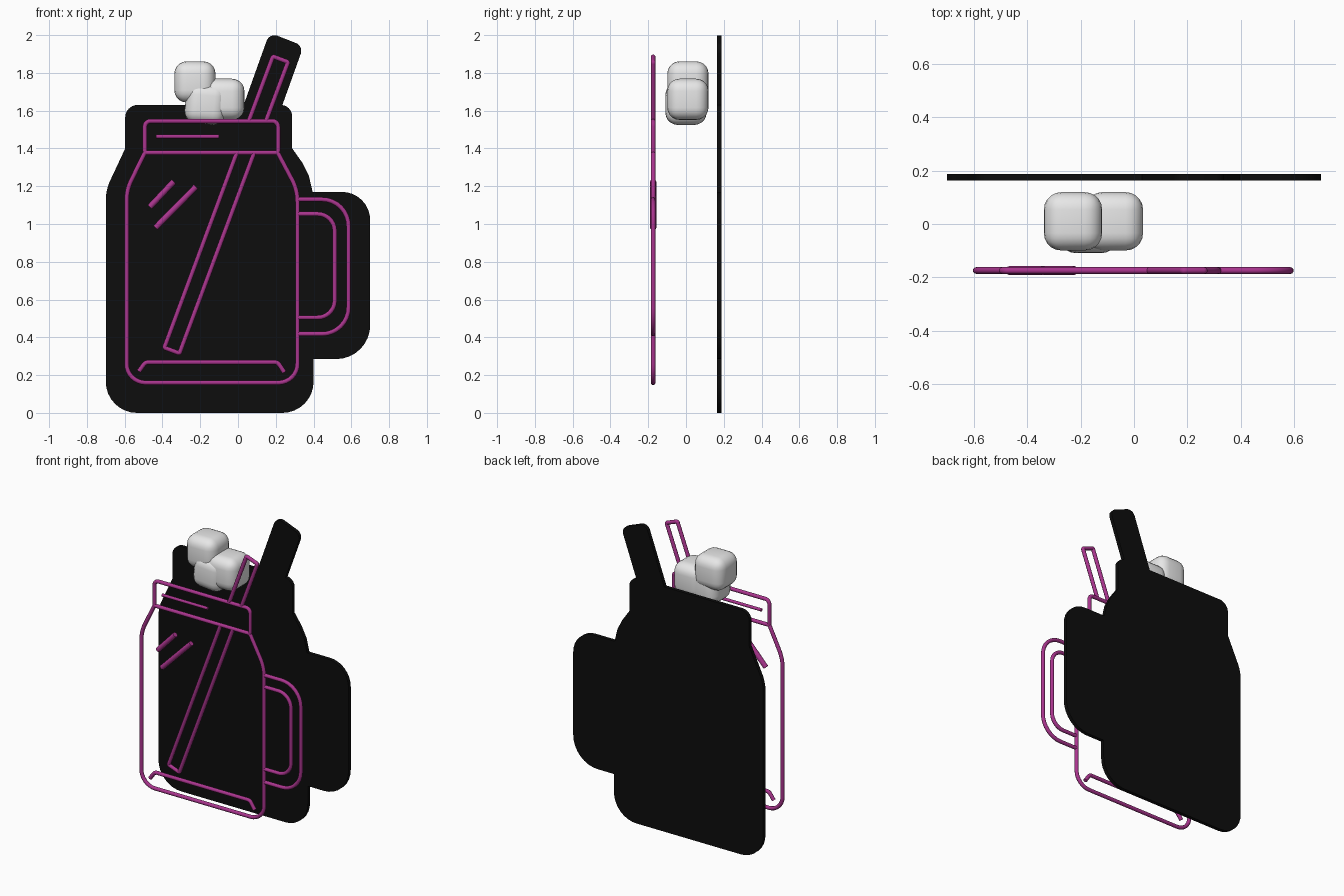
import bpy, bmesh, math
from mathutils import Vector, Matrix

if "Cube" in bpy.data.objects:
    bpy.data.objects.remove(bpy.data.objects["Cube"])


def material(name, rgb):
    m = bpy.data.materials.new(name)
    m.diffuse_color = (*rgb, 1)
    m.use_nodes = True
    m.node_tree.nodes["Principled BSDF"].inputs["Base Color"].default_value = m.diffuse_color
    return m


BLACK = material("matte black", (0.004, 0.004, 0.004))
PINK = material("neon magenta", (0.40, 0.035, 0.27))
ICE = material("ice white", (0.8, 0.8, 0.8))


def rounded(pts, closed, steps=8):
    """Round each (x, z, radius) corner of a path with an arc."""
    out, n = [], len(pts)
    for i, (x, z, r) in enumerate(pts):
        p = Vector((x, z))
        if r == 0 or (not closed and i in (0, n - 1)):
            out.append(p)
            continue
        a = (Vector(pts[i - 1][:2]) - p).normalized()
        b = (Vector(pts[(i + 1) % n][:2]) - p).normalized()
        half = a.angle(b) / 2
        t = r / math.tan(half)
        c = p + (a + b).normalized() * (r / math.sin(half))
        s, e = p + a * t - c, p + b * t - c
        ang = s.angle_signed(e)
        for k in range(steps + 1):
            out.append(c + Matrix.Rotation(-ang * k / steps, 2) @ s)
    return out


def link(name, data, mat):
    ob = bpy.data.objects.new(name, data)
    bpy.context.collection.objects.link(ob)
    data.materials.append(mat)
    return ob


def smooth(ob, angle):
    bpy.ops.object.select_all(action='DESELECT')
    ob.select_set(True)
    bpy.context.view_layer.objects.active = ob
    if ob.type == 'CURVE':
        bpy.ops.object.convert(target='MESH')
    bpy.ops.object.shade_smooth_by_angle(angle=math.radians(angle))


def tube(name, pts, closed=False, r=0.0125):
    cu = bpy.data.curves.new(name, 'CURVE')
    cu.dimensions = '3D'
    cu.bevel_depth = r
    cu.bevel_resolution = 3
    cu.use_fill_caps = True
    path = rounded(pts, closed)
    sp = cu.splines.new('POLY')
    sp.points.add(len(path) - 1)
    for q, v in zip(sp.points, path):
        q.co = (v.x, -0.174, v.y, 1)
    sp.use_cyclic_u = closed
    smooth(link(name, cu, PINK), 40)


# Backing board: one silhouette of jar, handle and straw
outline = [(-0.70, 0, 0.165), (0.40, 0, 0.165), (0.40, 0.285, 0),
           (0.70, 0.285, 0.18), (0.70, 1.17, 0.15), (0.395, 1.17, 0),
           (0.375, 1.255, 0), (0.34, 1.325, 0), (0.287, 1.40, 0),
           (0.287, 1.63, 0.06), (0.235, 1.63, 0), (0.347, 1.942, 0.045),
           (0.167, 2.013, 0.045), (0.03, 1.63, 0), (-0.597, 1.63, 0.065),
           (-0.597, 1.40, 0), (-0.70, 1.18, 0.25)]
bm = bmesh.new()
face = bm.faces.new([bm.verts.new((p.x, 0.163, p.y)) for p in rounded(outline, True)])
ext = bmesh.ops.extrude_face_region(bm, geom=[face])
bmesh.ops.translate(bm, vec=(0, 0.024, 0),
                    verts=[v for v in ext['geom'] if isinstance(v, bmesh.types.BMVert)])
bmesh.ops.recalc_face_normals(bm, faces=bm.faces)
me = bpy.data.meshes.new("backing_board")
bm.to_mesh(me)
bm.free()
smooth(link("backing_board", me, BLACK), 30)

# Jar outline, lid and base line
tube("jar_body", [(-0.59, 0.16, 0.1), (0.315, 0.16, 0.1), (0.315, 1.18, 0.25),
                  (0.21, 1.378, 0.01), (-0.493, 1.378, 0.01), (-0.59, 1.18, 0.25)], True)
tube("jar_lid", [(-0.493, 1.378, 0.01), (0.212, 1.378, 0.01),
                 (0.212, 1.545, 0.03), (-0.493, 1.545, 0.03)], True)
tube("lid_line", [(-0.435, 1.463, 0), (-0.10, 1.463, 0)], r=0.01)
tube("base_line", [(-0.525, 0.22, 0), (-0.49, 0.268, 0.03),
                   (0.21, 0.268, 0.03), (0.245, 0.215, 0)])

# Handle loops
tube("handle_outer", [(0.315, 1.13, 0), (0.585, 1.13, 0.14),
                      (0.585, 0.418, 0.14), (0.315, 0.418, 0)])
tube("handle_inner", [(0.315, 1.053, 0), (0.512, 1.053, 0.09),
                      (0.512, 0.505, 0.09), (0.315, 0.505, 0)])

# Straw below and above the lid
tube("straw_lower", [(-0.006, 1.378, 0), (-0.39, 0.345, 0.008),
                     (-0.31, 0.315, 0.008), (0.086, 1.378, 0)])
tube("straw_upper", [(0.057, 1.545, 0), (0.185, 1.887, 0.008),
                     (0.265, 1.857, 0.008), (0.148, 1.545, 0)])

# Glass highlights
tube("highlight_short", [(-0.467, 1.09, 0), (-0.34, 1.225, 0)], r=0.0165)
tube("highlight_long", [(-0.437, 0.98, 0), (-0.222, 1.198, 0)], r=0.0165)

# Ice cubes
for i, (loc, tilt) in enumerate([((-0.228, 0.01, 1.752), 0),
                                 ((-0.075, 0.01, 1.66), 0),
                                 ((-0.17, 0.0, 1.637), 5)]):
    bm = bmesh.new()
    bmesh.ops.create_cube(bm, size=0.218)
    bmesh.ops.bevel(bm, geom=bm.edges[:], offset=0.065, segments=5,
                    profile=0.5, affect='EDGES')
    me = bpy.data.meshes.new("ice_cube")
    bm.to_mesh(me)
    bm.free()
    ob = link(f"ice_cube_{i + 1}", me, ICE)
    ob.location = loc
    ob.rotation_euler = (0, math.radians(tilt), 0)
    smooth(ob, 60)
